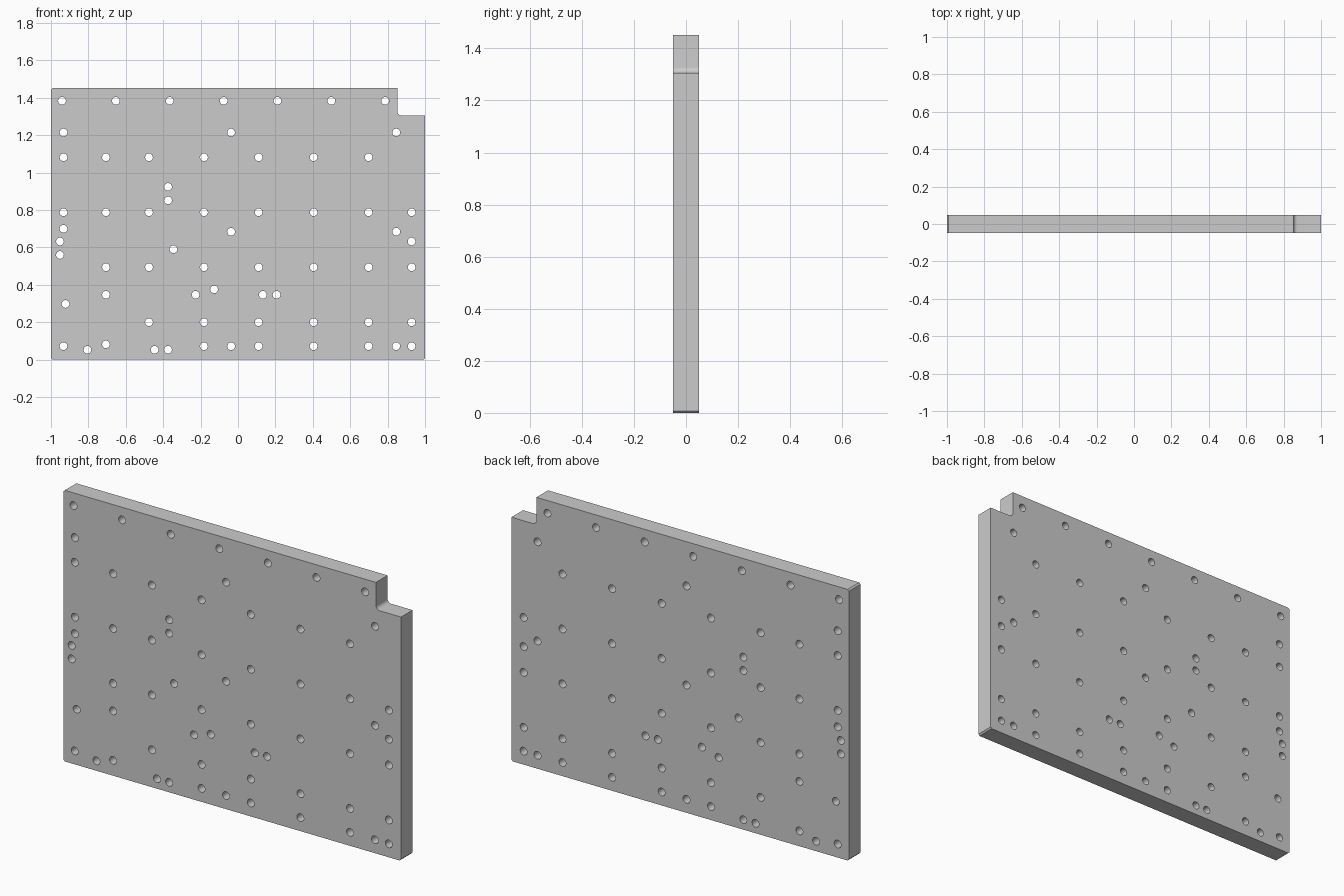
import bpy
import bmesh
import math
from mathutils import Matrix, Vector

HALF_DEPTH = 0.049
HOLE_RADIUS = 0.0205
CORNER = 0.008
FILLET = 0.022
WIDTH, HEIGHT = 2.0, 1.452
NOTCH_X, NOTCH_Z = 0.852, 1.306

default_cube = bpy.data.objects.get("Cube")
if default_cube:
    bpy.data.objects.remove(default_cube, do_unlink=True)


def make_object(name, bm):
    mesh = bpy.data.meshes.new(name)
    bm.normal_update()
    bm.to_mesh(mesh)
    bm.free()
    obj = bpy.data.objects.new(name, mesh)
    bpy.context.collection.objects.link(obj)
    return obj


def build_plate():
    # Outline with clipped outer corners and a filleted notch corner
    right, left = WIDTH / 2, -WIDTH / 2
    outline = [(left + CORNER, 0), (right - CORNER, 0), (right, CORNER),
               (right, NOTCH_Z)]
    steps = 8
    for i in range(steps + 1):
        angle = math.pi / 2 * (1 + i / steps)
        outline.append((NOTCH_X + FILLET + FILLET * math.cos(angle),
                        NOTCH_Z + FILLET - FILLET * math.sin(angle)))
    outline += [(NOTCH_X, HEIGHT), (left + CORNER, HEIGHT),
                (left, HEIGHT - CORNER), (left, CORNER)]

    # Extrude the outline through the thickness
    bm = bmesh.new()
    face = bm.faces.new([bm.verts.new((x, -HALF_DEPTH, z)) for x, z in outline])
    extruded = bmesh.ops.extrude_face_region(bm, geom=[face])
    moved = [v for v in extruded["geom"] if isinstance(v, bmesh.types.BMVert)]
    bmesh.ops.translate(bm, verts=moved, vec=Vector((0, 2 * HALF_DEPTH, 0)))
    bmesh.ops.recalc_face_normals(bm, faces=bm.faces)
    return make_object("drilled_plate", bm)


def build_hole_cutters(rows):
    bm = bmesh.new()
    turn = Matrix.Rotation(math.pi / 2, 4, "X")
    for z, columns in rows:
        for x in columns:
            bmesh.ops.create_cone(
                bm, cap_ends=True, segments=32, radius1=HOLE_RADIUS,
                radius2=HOLE_RADIUS, depth=HALF_DEPTH * 4,
                matrix=Matrix.Translation((x, 0, z)) @ turn)
    cutter = make_object("hole_cutters", bm)
    cutter.hide_render = True
    return cutter


# Hole layout: a regular grid plus locating holes
edge, inner = -0.933, -0.706
grid = [-0.476, -0.182, 0.11, 0.404, 0.698]
centre, side, far = -0.037, 0.846, 0.928
pair = -0.374
hole_rows = [
    (1.384, [-0.941 + 0.288 * i for i in range(7)]),
    (1.215, [edge, centre, side]),
    (1.082, [edge, inner] + grid),
    (0.924, [pair]),
    (0.852, [pair]),
    (0.788, [edge, inner] + grid + [far]),
    (0.7, [edge]),
    (0.684, [centre, side]),
    (0.632, [-0.952, far]),
    (0.56, [-0.952]),
    (0.59, [-0.345]),
    (0.494, [inner] + grid + [far]),
    (0.376, [-0.128]),
    (0.347, [inner, -0.227, 0.133, 0.206]),
    (0.298, [-0.922]),
    (0.2, grid + [far]),
    (0.082, [inner]),
    (0.072, [edge, centre, side, far] + grid[1:]),
    (0.053, [-0.805, -0.446, pair]),
]

plate = build_plate()
cutter = build_hole_cutters(hole_rows)

# Drill the holes and drop the helper
drill = plate.modifiers.new("drill_holes", "BOOLEAN")
drill.operation = "DIFFERENCE"
drill.solver = "EXACT"
drill.object = cutter
bpy.ops.object.select_all(action="DESELECT")
plate.select_set(True)
bpy.context.view_layer.objects.active = plate
bpy.ops.object.modifier_apply(modifier=drill.name)
bpy.data.objects.remove(cutter, do_unlink=True)

# Smooth bores and fillet with crisp rims
bpy.ops.object.shade_smooth_by_angle(angle=math.radians(30))
